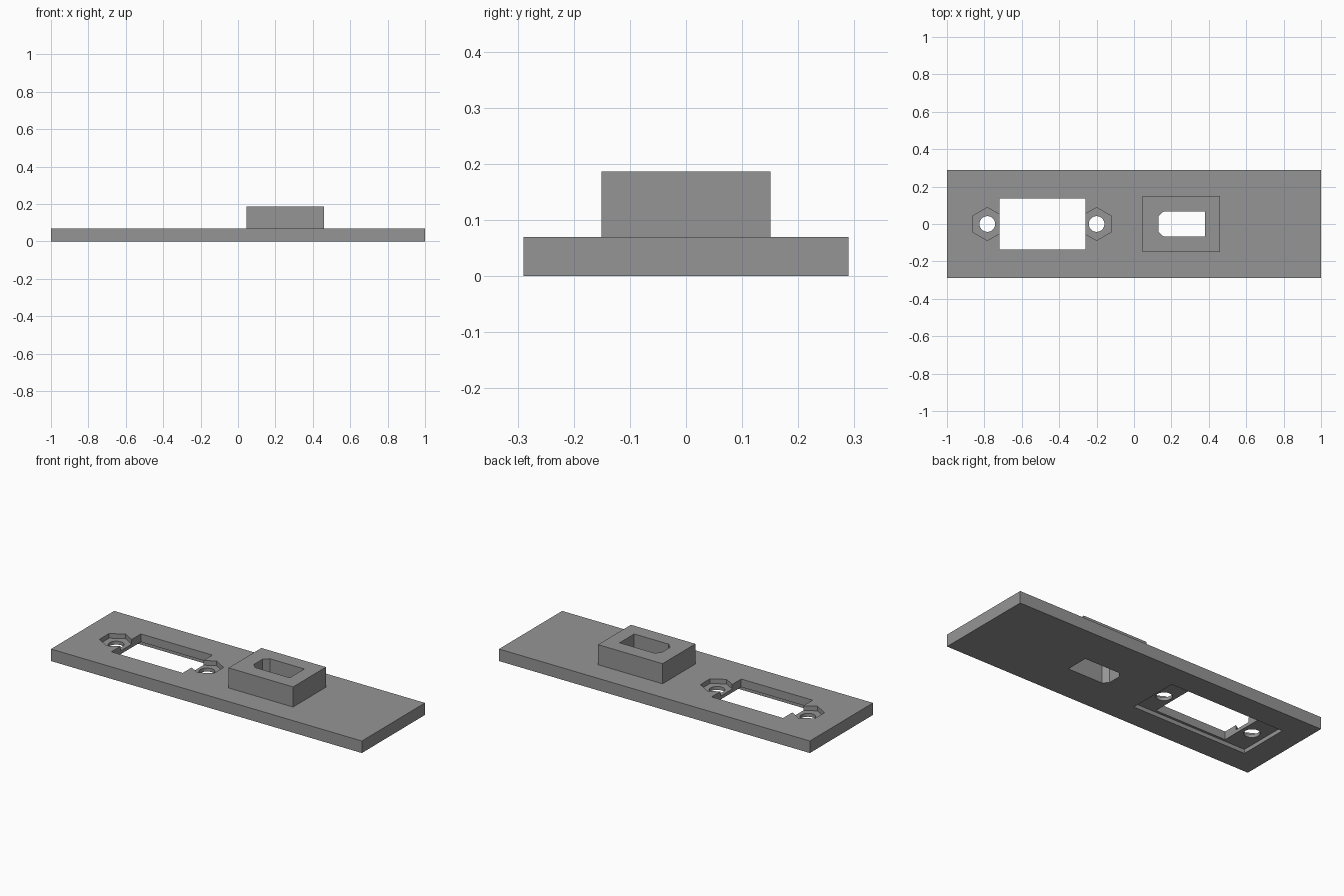
import bpy, bmesh, math

if "Cube" in bpy.data.objects:
    bpy.data.objects.remove(bpy.data.objects["Cube"])

grey = bpy.data.materials.new("plain_grey")
grey.diffuse_color = (0.30, 0.30, 0.30, 1)
grey.use_nodes = True
grey.node_tree.nodes["Principled BSDF"].inputs["Base Color"].default_value = grey.diffuse_color


def prism(name, outline, z0, z1):
    """Closed solid extruded from a flat outline."""
    bm = bmesh.new()
    face = bm.faces.new([bm.verts.new((x, y, z0)) for x, y in outline])
    top = bmesh.ops.extrude_face_region(bm, geom=[face])["geom"]
    bmesh.ops.translate(bm, vec=(0, 0, z1 - z0),
                        verts=[v for v in top if isinstance(v, bmesh.types.BMVert)])
    bmesh.ops.recalc_face_normals(bm, faces=bm.faces)
    mesh = bpy.data.meshes.new(name)
    bm.to_mesh(mesh)
    bm.free()
    mesh.materials.append(grey)
    obj = bpy.data.objects.new(name, mesh)
    bpy.context.collection.objects.link(obj)
    return obj


def rect(x0, x1, h):
    return [(x0, -h), (x1, -h), (x1, h), (x0, h)]


def ring(cx, r, n):
    # first point at the top, so a hexagon stands on its corner
    return [(cx + r * math.sin(2 * math.pi * i / n),
             r * math.cos(2 * math.pi * i / n)) for i in range(n)]


def combine(base, tool, operation):
    mod = base.modifiers.new(tool.name, 'BOOLEAN')
    mod.operation, mod.solver, mod.object = operation, 'EXACT', tool
    bpy.context.view_layer.objects.active = base
    bpy.ops.object.modifier_apply(modifier=mod.name)
    bpy.data.objects.remove(tool)


T = 0.07            # plate thickness
RECESS = 0.023      # depth of the pocket under the plate
NUT_FLOOR = 0.043   # floor of the nut pockets

# Base plate with raised connector block
panel = prism("connector_panel", rect(-1, 1, 0.29), 0, T)
combine(panel, prism("raised_block", rect(0.045, 0.46, 0.151), 0.03, 0.187), 'UNION')

# Slot through the block, chamfered at its left end
slot = [(0.13, -0.04), (0.158, -0.067), (0.38, -0.067),
        (0.38, 0.067), (0.158, 0.067), (0.13, 0.04)]
combine(panel, prism("slot", slot, -0.1, 0.3), 'DIFFERENCE')

# Pocket under the plate and the large window
combine(panel, prism("underside_pocket", rect(-0.86, -0.125, 0.15), -0.1, RECESS), 'DIFFERENCE')
combine(panel, prism("window", rect(-0.72, -0.26, 0.136), -0.1, 0.2), 'DIFFERENCE')

# Hexagonal nut pockets with round screw holes on each side of the window
for cx in (-0.784, -0.2):
    combine(panel, prism("nut_pocket", ring(cx, 0.088, 6), NUT_FLOOR, 0.2), 'DIFFERENCE')
    combine(panel, prism("screw_hole", ring(cx, 0.042, 32), -0.1, 0.2), 'DIFFERENCE')

# Smooth only the round holes, keep all edges sharp
panel.select_set(True)
bpy.context.view_layer.objects.active = panel
bpy.ops.object.shade_smooth_by_angle(angle=math.radians(20))
